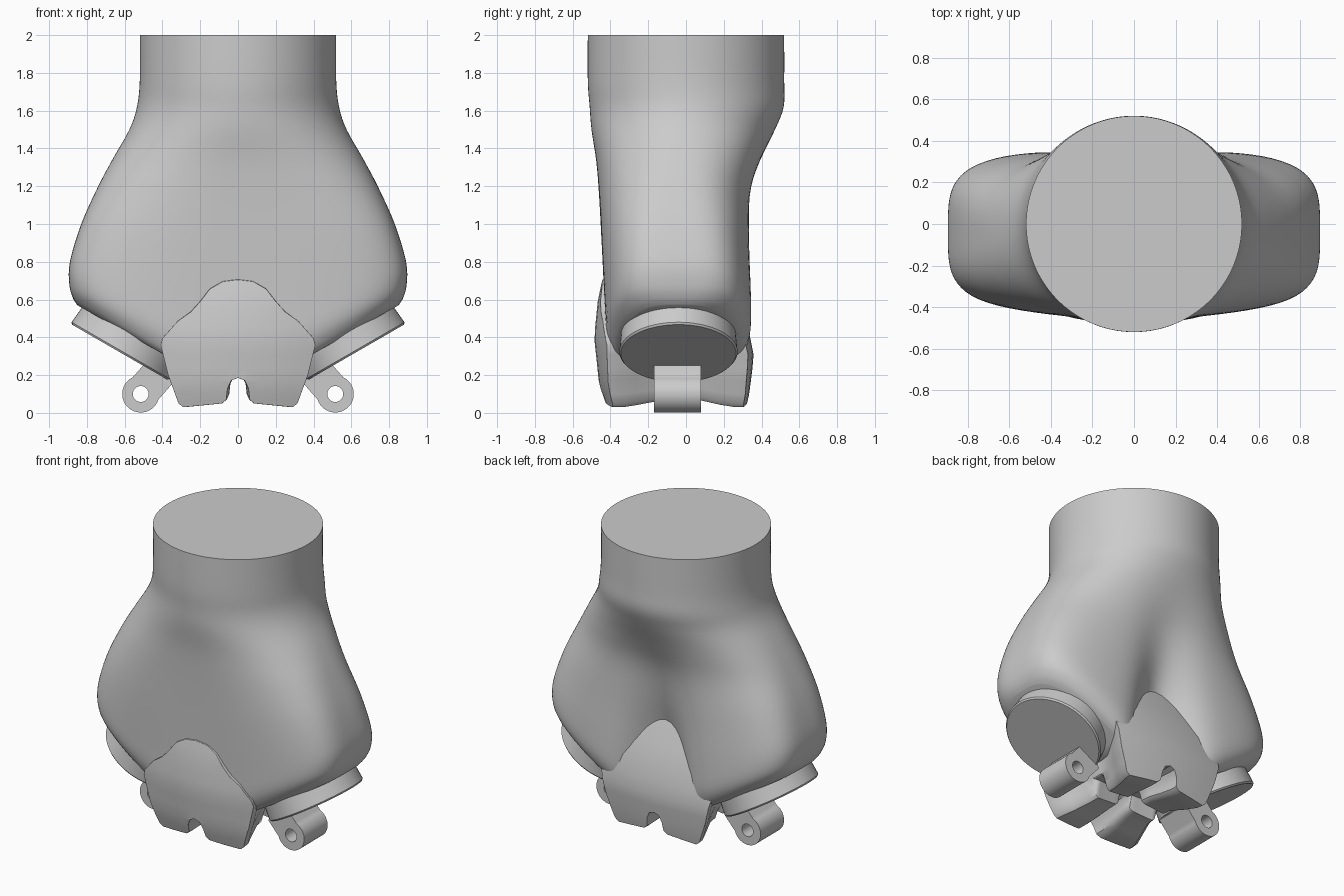
import bpy, bmesh, math
from mathutils import Vector

if "Cube" in bpy.data.objects:
    bpy.data.objects.remove(bpy.data.objects["Cube"])


def make(name, verts, faces, angle=40, bevel=0, cuts=(), warp=None):
    bm = bmesh.new()
    vs = [bm.verts.new(v) for v in verts]
    for f in faces:
        bm.faces.new([vs[i] for i in f])
    for co, no in cuts:
        bmesh.ops.bisect_plane(bm, geom=bm.verts[:] + bm.edges[:] + bm.faces[:],
                               dist=1e-5, plane_co=co, plane_no=no)
    bmesh.ops.recalc_face_normals(bm, faces=bm.faces[:])
    if warp:
        for v in bm.verts:
            v.co = warp(*v.co)
    me = bpy.data.meshes.new(name)
    bm.to_mesh(me)
    bm.free()
    ob = bpy.data.objects.new(name, me)
    bpy.context.collection.objects.link(ob)
    bpy.ops.object.select_all(action='DESELECT')
    ob.select_set(True)
    bpy.context.view_layer.objects.active = ob
    if bevel:
        b = ob.modifiers.new("soft_edges", 'BEVEL')
        b.width, b.segments, b.angle_limit = bevel, 2, math.radians(50)
    bpy.ops.object.shade_smooth_by_angle(angle=math.radians(angle))
    return ob


def bridge(rings, n):
    return [(r * n + i, r * n + (i + 1) % n, (r + 1) * n + (i + 1) % n, (r + 1) * n + i)
            for r in range(rings - 1) for i in range(n)]


def lerp_table(t, x):
    for (x0, y0), (x1, y1) in zip(t, t[1:]):
        if x <= x1:
            return y0 + (y1 - y0) * max(0, (x - x0) / (x1 - x0))
    return t[-1][1]


# Body levels: outer z, slope, half width, front y, back y, squareness, back valley
levels = [(2.0, 0, .52, -.52, .52, 2, 0), (1.76, 0, .52, -.52, .52, 2, 0),
          (1.62, 0, .535, -.51, .517, 2, 0), (1.5, .01, .575, -.50, .47, 2.1, 0),
          (1.35, .05, .66, -.475, .40, 2.4, .01), (1.2, .12, .74, -.46, .352, 2.8, .04),
          (1.0, .25, .83, -.445, .345, 3.4, .1), (.8, .4, .89, -.43, .352, 3.8, .2),
          (.68, .5, .893, -.42, .35, 3.8, .26), (.61, .56, .875, -.39, .32, 3.5, .26),
          (.57, .571, .85, -.36, .28, 3.2, .25)]


def catmull(rows, steps):
    out = []
    for i in range(len(rows) - 1):
        a, b, c, d = (rows[max(0, min(len(rows) - 1, i + k))] for k in (-1, 0, 1, 2))
        for s in range(steps):
            t = s / steps
            out.append([.5 * (2 * q + (r - p) * t + (2 * p - 5 * q + 4 * r - w) * t * t
                              + (3 * q - p - 3 * r + w) * t ** 3)
                        for p, q, r, w in zip(a, b, c, d)])
    return out + [list(rows[-1])]


# Body: round neck spreading into two sloping lobes
N = 128
rows = catmull(levels, 4)
verts = []
for z, k, a, yf, yb, n, valley in rows:
    for i in range(N):
        t = 2 * math.pi * i / N
        c, s = math.cos(t), math.sin(t)
        r = (abs(c) ** n + abs(s) ** n) ** (-1 / n)
        x, y = a * r * c, (yf + yb) / 2 + (yb - yf) / 2 * r * s
        if s > 0:
            y -= valley * s * math.exp(-(x / .2) ** 2)
        verts.append((x, y, z - k * (a - max(abs(x), .3))))
faces = bridge(len(rows), N) + [tuple(range(N))]
o = (len(rows) - 1) * N
for i in range(N // 2):
    quad = [o + i, o + i + 1, o + (N - i - 1) % N, o + (N - i) % N]
    faces.append(tuple(dict.fromkeys(quad)))
make("body", verts, faces)

# Centre block: shield outline swept front to back, bent to shape, with four feet
half = [(.08, .695), (.15, .655), (.20, .59), (.25, .535), (.32, .485), (.40, .395),
        (.41, .36), (.37, .2), (.315, .05), (.29, .03), (.085, .05), (.062, .07),
        (.055, .13), (.035, .172)]
outline = [(0, .705)] + half + [(0, .185)] + [(-x, z) for x, z in reversed(half)]
front = [(.03, -.42), (.15, -.46), (.4, -.487), (.6, -.467), (.72, -.44)]
back = [(.03, .32), (.1, .335), (.3, .36), (.5, .32), (.7, .24), (.9, .15)]
stations = [(0, 1, 0), (.08, .98, 0), (.2, .88, .015), (.36, .76, .04), (.44, .74, .045),
            (.47, .74, .15), (.56, .74, .15), (.59, .74, .045), (.68, .76, .04),
            (.82, .88, .015), (.94, .98, 0), (1, 1, 0)]
widths = [(t, w) for t, w, _ in stations]
lifts = [(t, l) for t, _, l in stations]


def bend(x, t, z):
    w, lift = lerp_table(widths, t), lerp_table(lifts, t)
    zz = z + .16 * t * max(0, (z - .35) / .35)
    yf = lerp_table(front, z) + .06 * (x / .4) ** 2
    yb = lerp_table(back, zz) - .03 * (x / .4) ** 2
    zo = max(zz, .03 + lift) if lift > .1 else zz + lift * max(0, 1 - z / .25)
    return Vector((x * w, yf + (yb - yf) * t, zo))


verts = [(x, t, z) for t, _, _ in stations for x, z in outline]
m = len(outline)
last = (len(stations) - 1) * m
cuts = [((x / 100, 0, 0), (1, 0, 0)) for x in range(-36, 37, 8)]
cuts += [((0, 0, z / 100), (0, 0, 1)) for z in range(10, 70, 7)]
make("centre_block", verts,
     bridge(len(stations), m) + [tuple(range(m)), tuple(range(last, last + m))],
     bevel=.012, cuts=cuts, warp=bend)

for side, s in (("right", 1), ("left", -1)):
    # Sloping round end plate with a slightly rounded rim
    axis = Vector((.5 * s, 0, -.866))
    u, v = Vector((.866 * s, 0, .5)), Vector((0, 1, 0))
    base = Vector((.615 * s, -.04, .315))
    profile = [(-.2, .30), (-.1, .305), (-.01, .313), (0, .305)]
    verts = [base + axis * d + (u * math.cos(2 * math.pi * i / 64)
             + v * math.sin(2 * math.pi * i / 64)) * r for d, r in profile for i in range(64)]
    make("end_plate_" + side, verts,
         bridge(4, 64) + [tuple(range(64)), tuple(range(192, 256))])

    # Eyelet lug: teardrop outside, round hole through it
    K = 48
    arm = math.atan2(.12, -.105)
    loops = []
    for y, inner in ((-.17, 0), (.08, 0), (.08, 1), (-.17, 1)):
        for i in range(K):
            p = 2 * math.pi * i / K
            c, q = math.cos(p), abs(math.sin(p))
            r = .042 if inner else .098
            if not inner and c > 0:
                r = min(.09 / max(q, .01), .16 / c)
                r = max(r, .098) if c < .3 else r
            loops.append((s * (.515 + r * math.cos(p + arm)), y, .1 + r * math.sin(p + arm)))
    ring = [tuple(j % (4 * K) for j in f) for f in bridge(5, K)]
    make("lug_" + side, loops, ring)
